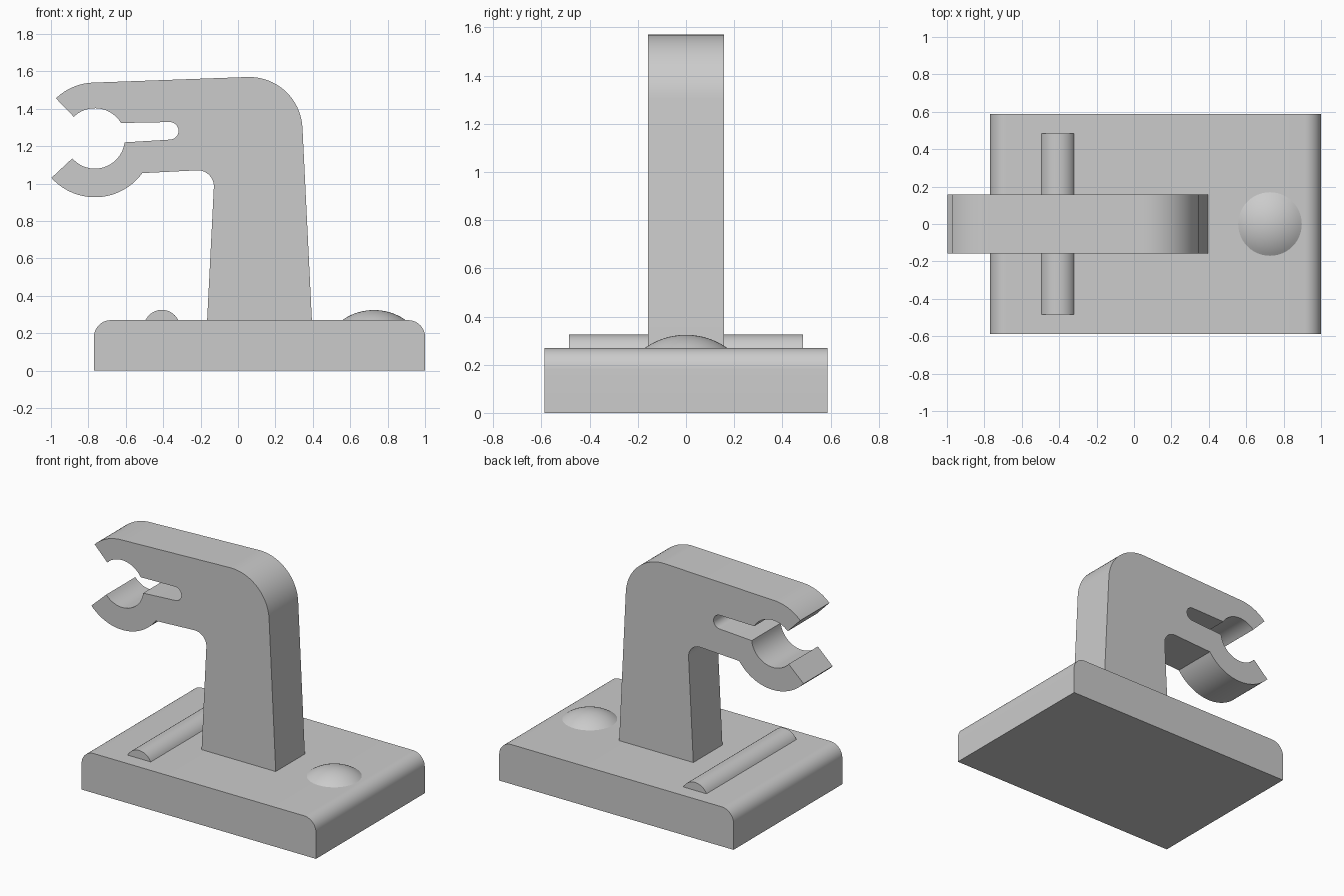
import bpy, bmesh
from math import sin, cos, radians, asin, degrees

old = bpy.data.objects.get("Cube")
if old:
    bpy.data.objects.remove(old, do_unlink=True)

grey = bpy.data.materials.new("light grey")
grey.use_nodes = True
colour = (0.6, 0.6, 0.6, 1)
grey.diffuse_color = colour
grey.node_tree.nodes["Principled BSDF"].inputs["Base Color"].default_value = colour


def arc(cx, cz, r, a, b, n=16):
    """Points on a circle from angle a to angle b, in degrees."""
    steps = [radians(a + (b - a) * i / n) for i in range(n + 1)]
    return [(cx + r * cos(t), cz + r * sin(t)) for t in steps]


def finish(name, bm):
    bmesh.ops.recalc_face_normals(bm, faces=bm.faces)
    mesh = bpy.data.meshes.new(name)
    bm.to_mesh(mesh)
    bm.free()
    mesh.materials.append(grey)
    obj = bpy.data.objects.new(name, mesh)
    bpy.context.collection.objects.link(obj)
    bpy.ops.object.select_all(action="DESELECT")
    obj.select_set(True)
    bpy.context.view_layer.objects.active = obj
    bpy.ops.object.shade_smooth_by_angle(angle=radians(30))
    return obj


def extrude_profile(name, points, half_depth):
    """Side outline in x and z, pushed through along y."""
    bm = bmesh.new()
    face = bm.faces.new([bm.verts.new((x, -half_depth, z)) for x, z in points])
    out = bmesh.ops.extrude_face_region(bm, geom=[face], use_keep_orig=True)
    moved = [v for v in out["geom"] if isinstance(v, bmesh.types.BMVert)]
    bmesh.ops.translate(bm, verts=moved, vec=(0, 2 * half_depth, 0))
    return finish(name, bm)


def cap(x, z, half_width, height):
    """Arc standing on z with the given width and height."""
    r = (half_width ** 2 + height ** 2) / (2 * height)
    side = degrees(asin(half_width / r))
    return arc(x, z + height - r, r, 90 - side, 90 + side, 20)


TOP = 0.27

# Base block with two rounded top edges
base = [(-0.77, 0), (1, 0)]
base += arc(0.91, TOP - 0.09, 0.09, 0, 90, 10)
base += arc(-0.68, TOP - 0.09, 0.09, 90, 180, 10)
extrude_profile("base", base, 0.587)

# Tapered post, arm and slotted open clip in one outline
cx, cz = -0.765, 1.24
arm = [(-0.165, TOP), (0.395, TOP)]
arm += arc(0.06, 1.285, 0.285, 3, 92, 20)            # outer bend
arm += arc(cx, cz, 0.3, 92, 134)                     # upper jaw
arm += arc(cx, cz, 0.163, 134, 31)
arm += arc(-0.365, 1.282, 0.047, 92, -88)            # slot end
arm += arc(cx, cz, 0.16, -7, -139, 20)               # lower jaw
arm += arc(cx, cz, 0.313, -138, -36, 24)
arm += arc(-0.215, 0.985, 0.086, 92, -2, 12)         # inner bend
extrude_profile("clip_arm", arm, 0.157)

# Half-sunk bar across the base
extrude_profile("cross_bar", cap(-0.407, TOP, 0.0875, 0.055), 0.485)

# Shallow dome button
bm = bmesh.new()
half = cap(0, TOP, 0.17, 0.054)[:11]
half[-1] = (0, half[-1][1])
verts = [bm.verts.new((x, 0, z)) for x, z in half]
edges = [bm.edges.new(pair) for pair in zip(verts, verts[1:])]
bmesh.ops.spin(bm, geom=verts + edges, cent=(0, 0, 0), axis=(0, 0, 1),
               angle=radians(360), steps=48)
bmesh.ops.remove_doubles(bm, verts=bm.verts, dist=0.0005)
dome = finish("dome_button", bm)
dome.location.x = 0.727
